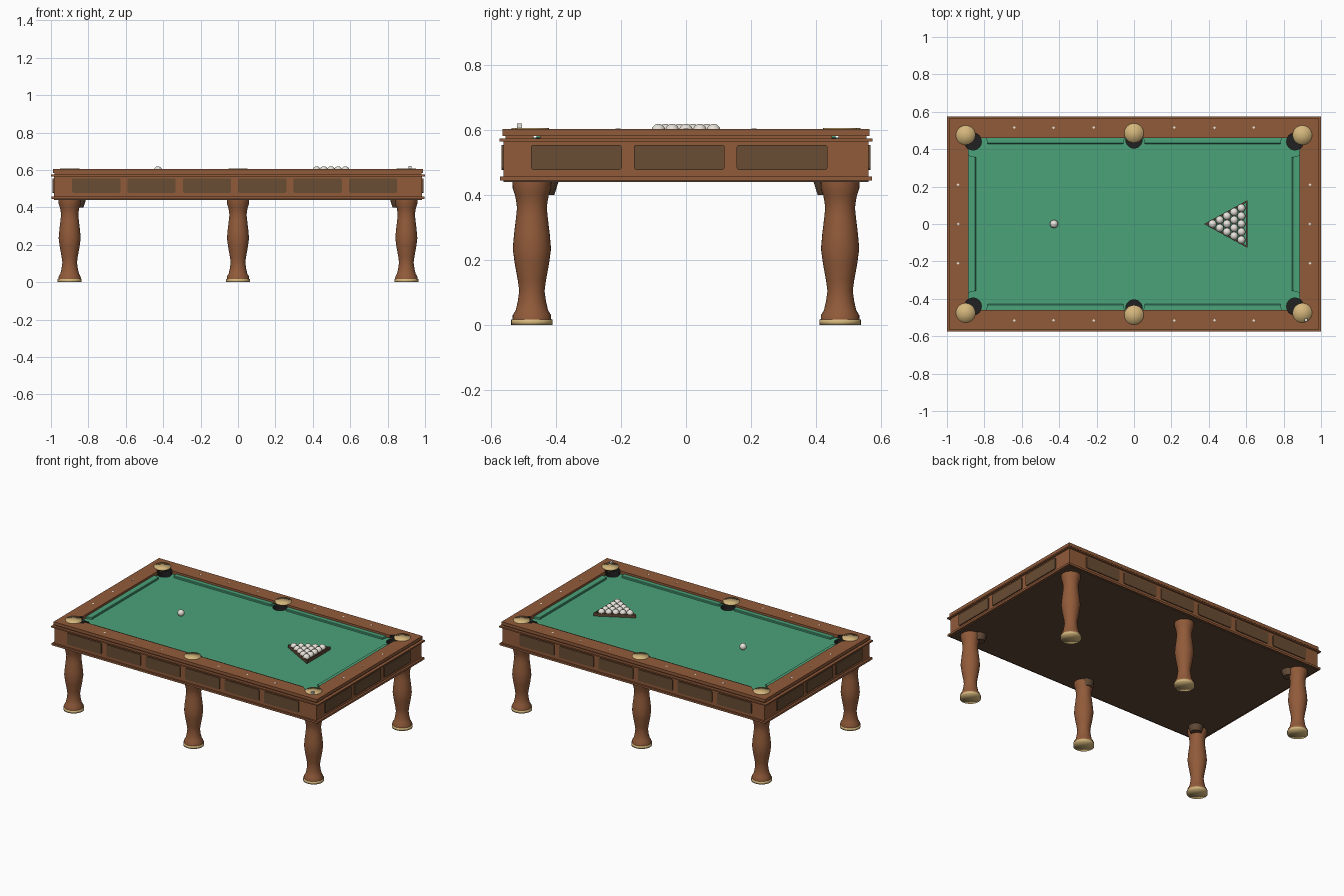
import bpy, bmesh, math
from mathutils import Matrix

if "Cube" in bpy.data.objects:
    bpy.data.objects.remove(bpy.data.objects["Cube"])


def material(name, rgb):
    m = bpy.data.materials.new(name)
    m.diffuse_color = (*rgb, 1)
    m.use_nodes = True
    m.node_tree.nodes["Principled BSDF"].inputs["Base Color"].default_value = m.diffuse_color
    return m


WOOD = material("warm wood", (0.285, 0.104, 0.042))
PANEL = material("panel wood", (0.138, 0.072, 0.033))
DARK = material("dark wood", (0.118, 0.065, 0.036))
CLOTH = material("green cloth", (0.069, 0.36, 0.195))
BRASS = material("brass", (0.66, 0.47, 0.2))
BLACK = material("pocket black", (0.015, 0.015, 0.015))
IVORY = material("ivory", (0.8, 0.76, 0.7))


def finish(name, bm, *mats, smooth=None):
    bmesh.ops.recalc_face_normals(bm, faces=bm.faces)
    me = bpy.data.meshes.new(name)
    bm.to_mesh(me)
    bm.free()
    for m in mats:
        me.materials.append(m)
    ob = bpy.data.objects.new(name, me)
    bpy.context.collection.objects.link(ob)
    if smooth:
        bpy.ops.object.select_all(action='DESELECT')
        ob.select_set(True)
        bpy.context.view_layer.objects.active = ob
        bpy.ops.object.shade_smooth_by_angle(angle=math.radians(smooth))
    return ob


def copies(ob, spots):
    """Place the object at the first spot and linked copies at the others."""
    ob.location = spots[0]
    for p in spots[1:]:
        c = ob.copy()
        c.location = p
        bpy.context.collection.objects.link(c)


def box(name, x0, x1, y0, y1, z0, z1, mat, round_axis=None):
    """Box; the four edges along round_axis can be rounded."""
    bm = bmesh.new()
    mx = Matrix.Translation(((x0 + x1) / 2, (y0 + y1) / 2, (z0 + z1) / 2))
    bmesh.ops.create_cube(bm, size=1, matrix=mx @ Matrix.Diagonal((x1 - x0, y1 - y0, z1 - z0, 1)))
    if round_axis is not None:
        es = [e for e in bm.edges
              if abs((e.verts[0].co - e.verts[1].co).normalized()[round_axis]) > 0.9]
        bmesh.ops.bevel(bm, geom=es, offset=0.008, segments=3, profile=0.5, affect='EDGES')
    return finish(name, bm, mat)


def frame(name, ox, oy, ix, iy, z0, z1, mat):
    """Rectangular ring with mitred corners."""
    bm = bmesh.new()
    rings = [[bm.verts.new((sx * x, sy * y, z)) for x, y, z in
              ((ox, oy, z0), (ox, oy, z1), (ix, iy, z1), (ix, iy, z0))]
             for sx, sy in ((1, 1), (-1, 1), (-1, -1), (1, -1))]
    for i in range(4):
        a, b = rings[i], rings[(i + 1) % 4]
        for j in range(4):
            k = (j + 1) % 4
            bm.faces.new((a[j], a[k], b[k], b[j]))
    return finish(name, bm, mat)


def lathe(name, profile, mats, sides=32, smooth=40, rule=None):
    bm = bmesh.new()
    vs = [bm.verts.new((r, 0, z)) for r, z in profile]
    es = [bm.edges.new(p) for p in zip(vs, vs[1:])]
    bmesh.ops.spin(bm, geom=vs + es, cent=(0, 0, 0), axis=(0, 0, 1),
                   angle=2 * math.pi, steps=sides, use_duplicate=False)
    bmesh.ops.remove_doubles(bm, verts=bm.verts[:], dist=1e-5)
    if rule:
        for f in bm.faces:
            f.material_index = rule(f.calc_center_median())
    return finish(name, bm, *mats, smooth=smooth)


def ring_prism(name, outline, hole, z0, z1, mat):
    """Extruded outline with a matching hole."""
    bm = bmesh.new()
    n = len(outline)
    layers = [[bm.verts.new((x, y, z)) for x, y in loop] for loop, z in
              ((outline, z0), (outline, z1), (hole, z1), (hole, z0))]
    for a, b in zip(layers, layers[1:] + layers[:1]):
        for i in range(n):
            j = (i + 1) % n
            bm.faces.new((a[i], a[j], b[j], b[i]))
    return finish(name, bm, mat)


SX = (-0.9, 0, 0.9)
POCKETS = [(sx * 0.86, sy * (0.44 if sx else 0.45)) for sx in (-1, 0, 1) for sy in (-1, 1)]
STANDS = [(x, y, 0) for x in SX for y in (-0.475, 0.475)]

# Pocket hole cutter
bm = bmesh.new()
for x, y in POCKETS:
    bmesh.ops.create_cone(bm, cap_ends=True, segments=32, radius1=0.046, radius2=0.046,
                          depth=0.4, matrix=Matrix.Translation((x, y, 0.57)))
cutter = finish("pocket_cutter", bm, BLACK)
cutter.hide_render = True
cutter.display_type = 'WIRE'

# Table body and rails, pierced by the pockets
body = [
    box("underside", -0.985, 0.985, -0.563, 0.563, 0.44, 0.447, DARK),
    box("lower_moulding", -0.998, 0.998, -0.573, 0.573, 0.445, 0.458, WOOD),
    box("apron", -0.984, 0.984, -0.562, 0.562, 0.456, 0.567, WOOD),
    box("bed", -0.9, 0.9, -0.476, 0.476, 0.562, 0.577, CLOTH),
    frame("upper_moulding", 1.0, 0.575, 0.89, 0.465, 0.566, 0.575, WOOD),
    frame("rail", 0.988, 0.565, 0.885, 0.46, 0.583, 0.604, WOOD),
]
for s in (-1, 1):
    xs, ys = sorted((s * 0.887, s * 0.98)), sorted((s * 0.47, s * 0.557))
    body.append(box("end_rail_base", *xs, -0.45, 0.45, 0.574, 0.584, WOOD))
    body.append(box("long_rail_base", -0.98, 0.98, *ys, 0.574, 0.584, WOOD))
for ob in body:
    mod = ob.modifiers.new("pockets", 'BOOLEAN')
    mod.operation = 'DIFFERENCE'
    mod.solver = 'EXACT'
    mod.object = cutter
    mod.material_mode = 'TRANSFER'

# Pocket cups, black inside with a floor above the leg tops
cup = lathe("pocket_cup", [(0, 0.40), (0.034, 0.40), (0.0465, 0.44), (0.0465, 0.576), (0.044, 0.576),
                           (0.044, 0.455), (0, 0.455)], (DARK, BLACK),
            rule=lambda c: int(c.z > 0.57 or (c.z > 0.45 and c.xy.length < 0.0455)))
copies(cup, [(x, y, 0) for x, y in POCKETS])

# Apron panels
for s in (-1, 1):
    for i in range(6):
        cx = -0.758 + i * 0.296
        ys = sorted((s * 0.56, s * 0.568))
        box("long_panel", cx - 0.129, cx + 0.129, *ys, 0.478, 0.555, PANEL, 1)
    for i in range(3):
        cy = -0.338 + i * 0.317
        xs = sorted((s * 0.982, s * 0.991))
        box("end_panel", *xs, cy - 0.14, cy + 0.14, 0.478, 0.555, PANEL, 0)


# Cushions
def cushion(name, length, depth):
    bm = bmesh.new()
    h = length / 2
    section = ((0, 0.575), (0, 0.59), (depth - 0.003, 0.59), (depth, 0.587), (depth, 0.575))
    ends = [[bm.verts.new((s * (h - d * 0.25), -d, z)) for d, z in section] for s in (-1, 1)]
    for e in ends:
        bm.faces.new(e)
    for i in range(5):
        j = (i + 1) % 5
        bm.faces.new((ends[0][i], ends[0][j], ends[1][j], ends[1][i]))
    return finish(name, bm, CLOTH)


for s in (-1, 1):
    for t in (-1, 1):
        c = cushion("long_cushion", 0.74, 0.032)
        c.location = (t * 0.42, s * 0.461, 0)
        c.rotation_euler.z = 0 if s > 0 else math.pi
    c = cushion("end_cushion", 0.735, 0.04)
    c.location = (s * 0.886, 0, 0)
    c.rotation_euler.z = -s * math.pi / 2

# Turned legs with brass feet
leg = lathe("leg", [(0, 0.012), (0.06, 0.012), (0.059, 0.03), (0.05, 0.045), (0.044, 0.07), (0.039, 0.105),
                    (0.043, 0.135), (0.053, 0.19), (0.059, 0.235), (0.055, 0.28), (0.049, 0.33),
                    (0.046, 0.36), (0.048, 0.378), (0.052, 0.4), (0.059, 0.42), (0.06, 0.442),
                    (0, 0.442)], (WOOD,))
copies(leg, STANDS)
foot = lathe("brass_foot", [(0, 0), (0.064, 0), (0.064, 0.017), (0, 0.017)], (BRASS,), smooth=179)
copies(foot, STANDS)

# Brass pocket covers on the rails
cover = lathe("pocket_cover", [(0, 0.599), (0.052, 0.599), (0.052, 0.607), (0, 0.607)],
              (BRASS,), smooth=179)
copies(cover, [(x, s * (0.475 if x else 0.486), 0) for x in SX for s in (-1, 1)])

# Rail sight markers
sight = lathe("sight", [(0, 0.602), (0.008, 0.602), (0.008, 0.605), (0, 0.605)], (IVORY,), sides=4)
copies(sight, [(t * x, s * 0.515, 0) for x in (0.215, 0.43, 0.64) for t in (-1, 1) for s in (-1, 1)]
       + [(s * 0.94, y, 0) for y in (-0.21, 0, 0.21) for s in (-1, 1)])

# Balls
bm = bmesh.new()
bmesh.ops.create_uvsphere(bm, u_segments=20, v_segments=12, radius=0.0215)
ball = finish("ball", bm, IVORY, smooth=60)
copies(ball, [(-0.428, 0, 0.598)] + [(0.42 + r * 0.0385, (i - r / 2) * 0.0425, 0.598)
                                    for r in range(5) for i in range(r + 1)])

# Triangular rack
ring_prism("rack", [(0.375, 0), (0.606, -0.127), (0.606, 0.127)],
           [(0.393, 0), (0.598, -0.113), (0.598, 0.113)], 0.577, 0.598, DARK)

# Chalk block
box("chalk", 0.912, 0.928, -0.521, -0.505, 0.603, 0.621, IVORY)
